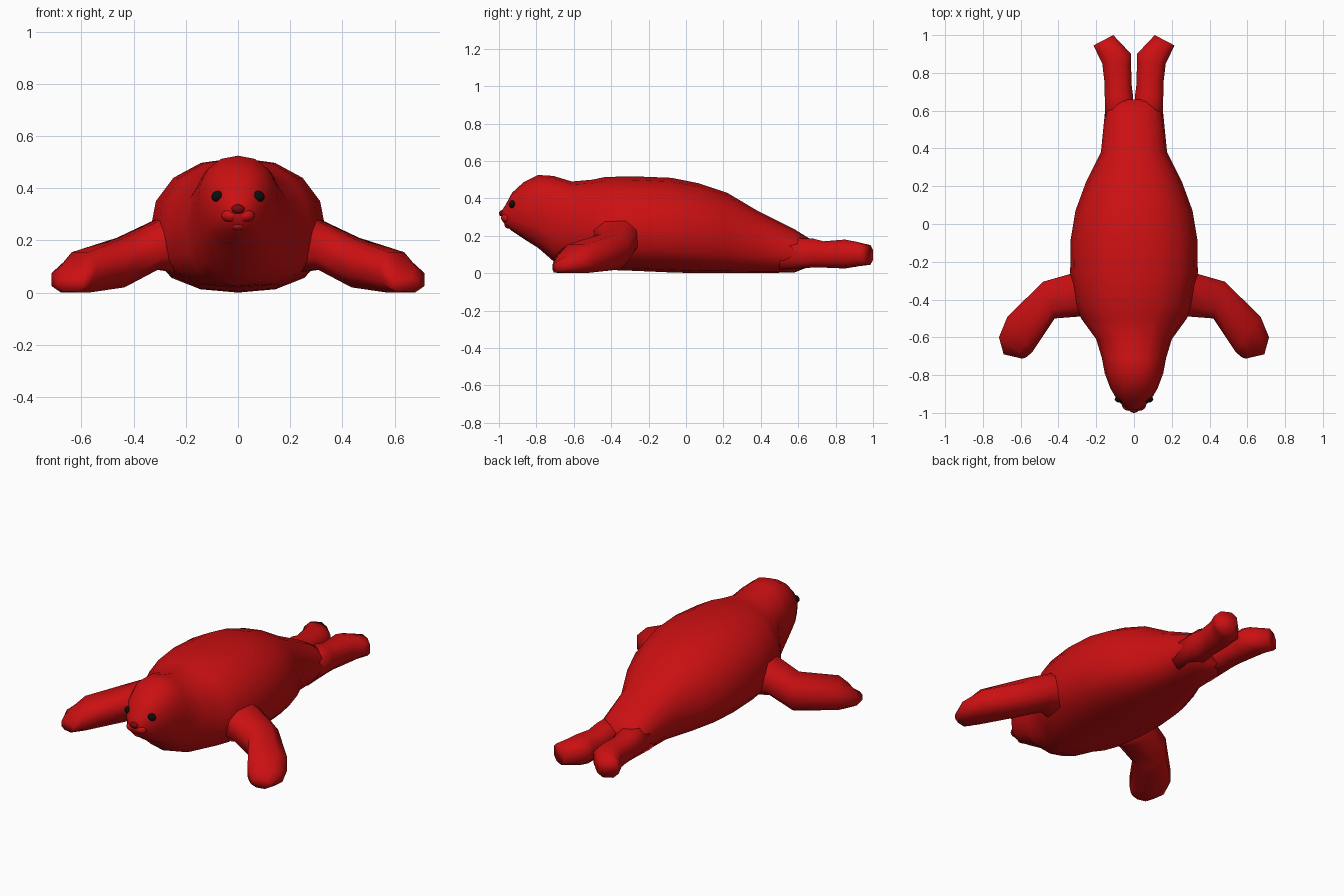
import bpy, bmesh, math
from mathutils import Vector

if "Cube" in bpy.data.objects:
    bpy.data.objects.remove(bpy.data.objects["Cube"])


def material(name, rgb):
    m = bpy.data.materials.new(name)
    m.diffuse_color = (*rgb, 1)
    m.use_nodes = True
    m.node_tree.nodes["Principled BSDF"].inputs["Base Color"].default_value = m.diffuse_color
    return m


RED = material("red", (0.6, 0.005, 0.006))
DARK = material("dark_red", (0.2, 0.003, 0.004))
BLACK = material("black", (0.004, 0.004, 0.004))


def finish(name, bm, mat):
    bmesh.ops.recalc_face_normals(bm, faces=bm.faces)
    me = bpy.data.meshes.new(name)
    bm.to_mesh(me)
    bm.free()
    me.materials.append(mat)
    for p in me.polygons:
        p.use_smooth = True
    ob = bpy.data.objects.new(name, me)
    bpy.context.collection.objects.link(ob)
    return ob


def loft(name, rings, mat):
    bm = bmesh.new()
    loops = [[bm.verts.new(p) for p in r] for r in rings]
    n = len(loops[0])
    for a, b in zip(loops, loops[1:]):
        for i in range(n):
            j = (i + 1) % n
            bm.faces.new((a[i], a[j], b[j], b[i]))
    bm.faces.new(loops[0])
    bm.faces.new(loops[-1])
    return finish(name, bm, mat)


def power(v, e):
    return math.copysign(abs(v) ** e, v)


def body_ring(y, w, lo, mid, hi, sides=16):
    # rounded above the widest height, squarer and flatter below it
    ring = []
    for i in range(sides):
        a = 2 * math.pi * i / sides
        c, s = math.cos(a), math.sin(a)
        e = 0.9 if s >= 0 else 0.8
        ring.append((w * power(c, e), y, mid + (hi - mid if s > 0 else mid - lo) * power(s, e)))
    return ring


# head, chest and torso: y, half width, bottom, widest height, top
SECTIONS = [
    (-0.985, 0.025, 0.285, 0.31, 0.335), (-0.965, 0.055, 0.255, 0.31, 0.365),
    (-0.93, 0.09, 0.225, 0.33, 0.43), (-0.87, 0.125, 0.185, 0.34, 0.485),
    (-0.79, 0.155, 0.135, 0.34, 0.525), (-0.71, 0.17, 0.065, 0.31, 0.52),
    (-0.61, 0.20, 0.025, 0.26, 0.49), (-0.50, 0.28, 0.02, 0.23, 0.50),
    (-0.43, 0.31, 0.018, 0.23, 0.515), (-0.26, 0.338, 0.012, 0.23, 0.517),
    (-0.08, 0.335, 0.004, 0.22, 0.51), (0.07, 0.31, 0.0, 0.21, 0.48),
    (0.22, 0.255, 0.0, 0.19, 0.43), (0.38, 0.175, 0.0, 0.16, 0.335),
    (0.58, 0.155, 0.004, 0.11, 0.235), (0.66, 0.145, 0.035, 0.10, 0.185)]
loft("body", [body_ring(*s) for s in SECTIONS], RED)


def flipper(name, sections, side, sides=8):
    # each section: two edge points in plan, then bottom and top height
    rings = []
    for ax, ay, bx, by, lo, hi in sections:
        a, b = Vector((ax * side, ay, 0)), Vector((bx * side, by, 0))
        ring = []
        for i in range(sides):
            t = 2 * math.pi * (i + 0.5) / sides
            u = power(math.cos(t), 0.8) / math.cos(math.pi / sides) ** 0.8
            v = power(math.sin(t), 0.8) / math.cos(math.pi / sides) ** 0.8
            p = (a + b) / 2 + (a - b) / 2 * u
            p.z = (lo + hi) / 2 + (hi - lo) / 2 * v
            ring.append(p)
        rings.append(ring)
    return loft(name, rings, RED)


FRONT = [(0.20, -0.22, 0.18, -0.51, 0.07, 0.34), (0.34, -0.265, 0.29, -0.49, 0.09, 0.275),
         (0.48, -0.305, 0.42, -0.50, 0.02, 0.21), (0.67, -0.49, 0.54, -0.68, 0.0, 0.155),
         (0.715, -0.60, 0.57, -0.705, 0.0, 0.10), (0.69, -0.69, 0.59, -0.713, 0.005, 0.06)]
REAR = [(0.15, 0.50, 0.0, 0.50, 0.02, 0.19), (0.155, 0.68, 0.005, 0.68, 0.03, 0.185),
        (0.155, 0.74, 0.012, 0.73, 0.03, 0.17), (0.168, 0.85, 0.016, 0.85, 0.025, 0.18),
        (0.20, 0.915, 0.015, 0.90, 0.035, 0.168), (0.215, 0.945, 0.11, 1.0, 0.045, 0.15)]
for side, label in ((1, "left"), (-1, "right")):
    flipper("front_flipper_" + label, FRONT, side)
    flipper("rear_flipper_" + label, REAR, side)


def ball(name, loc, size, mat):
    bm = bmesh.new()
    bmesh.ops.create_uvsphere(bm, u_segments=16, v_segments=10, radius=1)
    for v in bm.verts:
        v.co = Vector((v.co.x * size[0], v.co.y * size[1], v.co.z * size[2])) + Vector(loc)
    return finish(name, bm, mat)


# face details
for side, label in ((1, "left"), (-1, "right")):
    ball("eye_" + label, (side * 0.075, -0.928, 0.368), (0.027, 0.018, 0.022), BLACK)
    ball("muzzle_" + label, (side * 0.028, -0.957, 0.295), (0.036, 0.032, 0.026), RED)
ball("chin", (0, -0.945, 0.258), (0.03, 0.025, 0.02), RED)
ball("nose", (0, -0.98, 0.32), (0.026, 0.02, 0.018), DARK)
